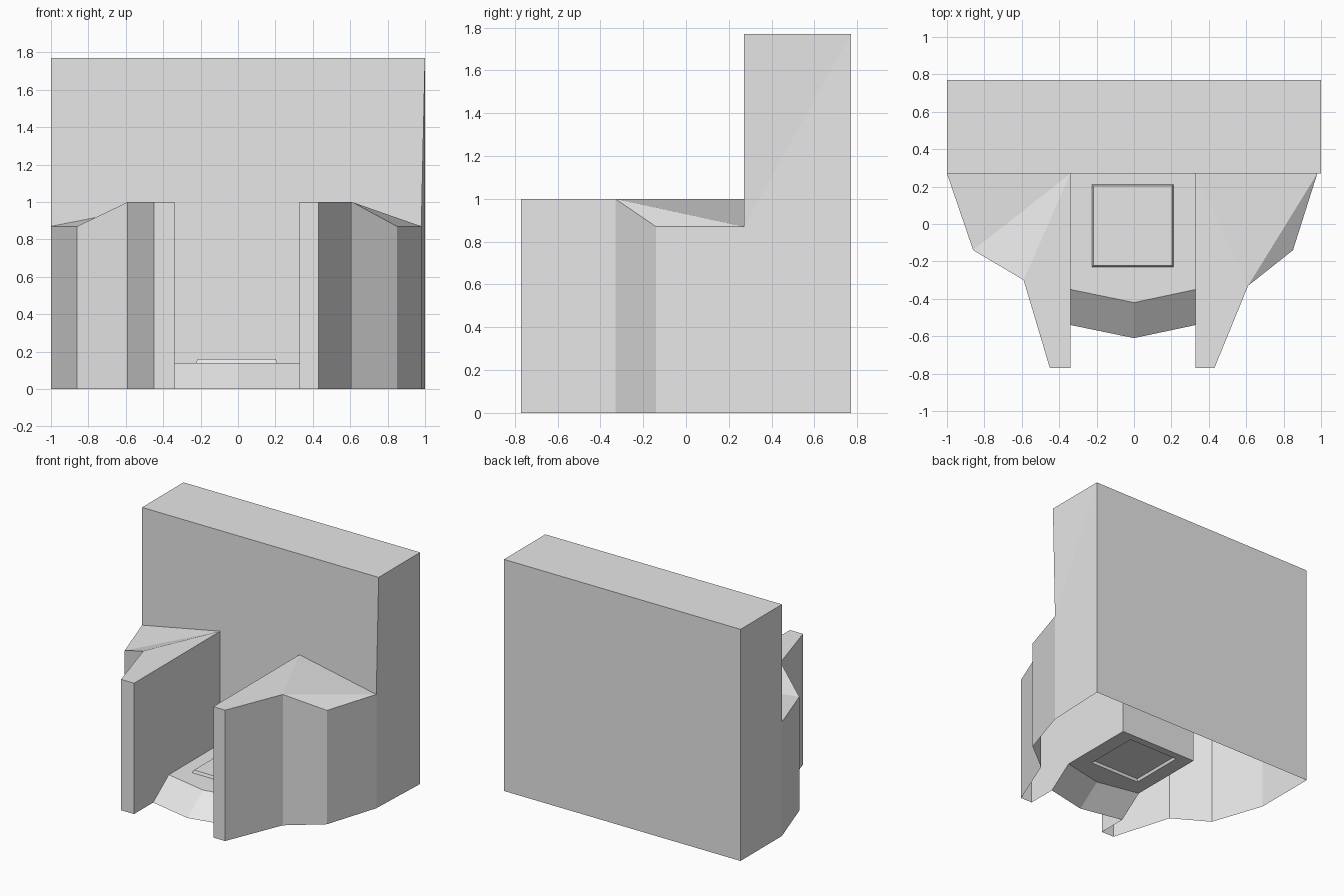
import bpy
import bmesh

cube = bpy.data.objects.get("Cube")
if cube:
    bpy.data.objects.remove(cube, do_unlink=True)

# One plain colour for the whole model
grey = bpy.data.materials.new("plain_grey")
grey.use_nodes = True
grey.diffuse_color = (0.8, 0.8, 0.8, 1)
grey.node_tree.nodes["Principled BSDF"].inputs["Base Color"].default_value = (0.8, 0.8, 0.8, 1)

# Shared levels and depths
BACK, FACE, TIP = 0.77, 0.27, -0.77
TOP, WING, LOW, FLOOR = 1.77, 1.0, 0.87, 0.14
LEFT_IN, RIGHT_IN = 0.33, -0.34
LEFT_HEEL, RIGHT_HEEL = 0.98, -1.0
RAMP_TOP, RAMP_FOOT, BEND = -0.35, -0.54, 0.07


def shell(name, polygons):
    """Open shell from corner loops, welded and turned so its top faces up."""
    bm = bmesh.new()
    for loop in polygons:
        bm.faces.new([bm.verts.new(p) for p in loop])
    bmesh.ops.remove_doubles(bm, verts=bm.verts, dist=0.001)
    bmesh.ops.recalc_face_normals(bm, faces=bm.faces)
    bm.normal_update()
    if sum(f.normal.z * f.calc_area() for f in bm.faces) < 0:
        bmesh.ops.reverse_faces(bm, faces=bm.faces)
    mesh = bpy.data.meshes.new(name)
    bm.to_mesh(mesh)
    bm.free()
    mesh.materials.append(grey)
    obj = bpy.data.objects.new(name, mesh)
    bpy.context.collection.objects.link(obj)
    return obj


def wall(a, b, top_a, top_b, base=0):
    """Upright panel between two plan points."""
    return [(*a, base), (*b, base), (*b, top_b), (*a, top_a)]


# Back block: open below, its front joins the wing tops and the floor
heel = (LEFT_HEEL, FACE)
shell("back_block", [
    [(-1, FACE, TOP), (1, FACE, TOP), (1, BACK, TOP), (-1, BACK, TOP)],
    wall((-1, BACK), (1, BACK), TOP, TOP),
    wall((-1, FACE), (-1, BACK), TOP, TOP),
    [(*heel, 0), (1, BACK, 0), (1, BACK, TOP), (*heel, LOW)],
    [(*heel, LOW), (1, BACK, TOP), (1, FACE, TOP)],
    [(x, FACE, z) for x, z in (
        (-1, TOP), (-1, LOW), (RIGHT_IN, WING), (RIGHT_IN, FLOOR),
        (LEFT_IN, FLOOR), (LEFT_IN, WING), (LEFT_HEEL, LOW), (1, TOP))],
])


# Side wings: flat ridge on the inside, folded shoulder on the outside
def wing(name, inner, tip, knee, shoulder, heel_x, fold_from_root):
    root, nose, toe = (inner, FACE), (inner, TIP), (tip, TIP)
    end = (heel_x, FACE)
    r, k, s, e = (*root, WING), (*knee, WING), (*shoulder, LOW), (*end, LOW)
    if fold_from_root:
        folds = [[r, k, s], [r, s, e]]
    else:
        folds = [[r, k, e], [k, s, e]]
    inner_side = [(inner, y, z) for y, z in (
        (FACE, WING), (FACE, FLOOR), (RAMP_TOP, FLOOR),
        (RAMP_FOOT, 0), (TIP, 0), (TIP, WING))]
    shell(name, folds + [
        [r, (*nose, WING), (*toe, WING), k],
        inner_side,
        wall(nose, toe, WING, WING),
        wall(toe, knee, WING, WING),
        wall(knee, shoulder, WING, LOW),
        wall(shoulder, end, LOW, LOW),
    ])


wing("left_wing", LEFT_IN, 0.43, (0.61, -0.33), (0.85, -0.14), LEFT_HEEL, False)
wing("right_wing", RIGHT_IN, -0.45, (-0.59, -0.30), (-0.86, -0.14), RIGHT_HEEL, True)

# Floor with a square opening, bent front edge and entry ramp
X0, X1, Y0, Y1 = -0.225, 0.21, -0.23, 0.21
outer = [(RIGHT_IN, RAMP_TOP), (LEFT_IN, RAMP_TOP), (LEFT_IN, FACE), (RIGHT_IN, FACE)]
hole = [(X0, Y0), (X1, Y0), (X1, Y1), (X0, Y1)]
panels = []
for i in range(4):
    j = (i + 1) % 4
    panels.append([(*p, FLOOR) for p in (outer[i], outer[j], hole[j], hole[i])])
panels.append([(*outer[0], FLOOR), (0, RAMP_TOP - BEND, FLOOR), (*outer[1], FLOOR)])
for x in (RIGHT_IN, LEFT_IN):
    panels.append([(x, RAMP_TOP, FLOOR), (x, RAMP_FOOT, 0),
                   (0, RAMP_FOOT - BEND, 0), (0, RAMP_TOP - BEND, FLOOR)])
shell("floor_and_ramp", panels)

# Raised square plate with slightly tapered rim
inset, lift = 0.008, 0.02
rim = [(X0 + inset, Y0 + inset), (X1 - inset, Y0 + inset),
       (X1 - inset, Y1 - inset), (X0 + inset, Y1 - inset)]
plate = [[(*p, FLOOR + lift) for p in rim]]
for i in range(4):
    j = (i + 1) % 4
    plate.append([(*hole[i], FLOOR), (*hole[j], FLOOR),
                  (*rim[j], FLOOR + lift), (*rim[i], FLOOR + lift)])
shell("floor_plate", plate)
